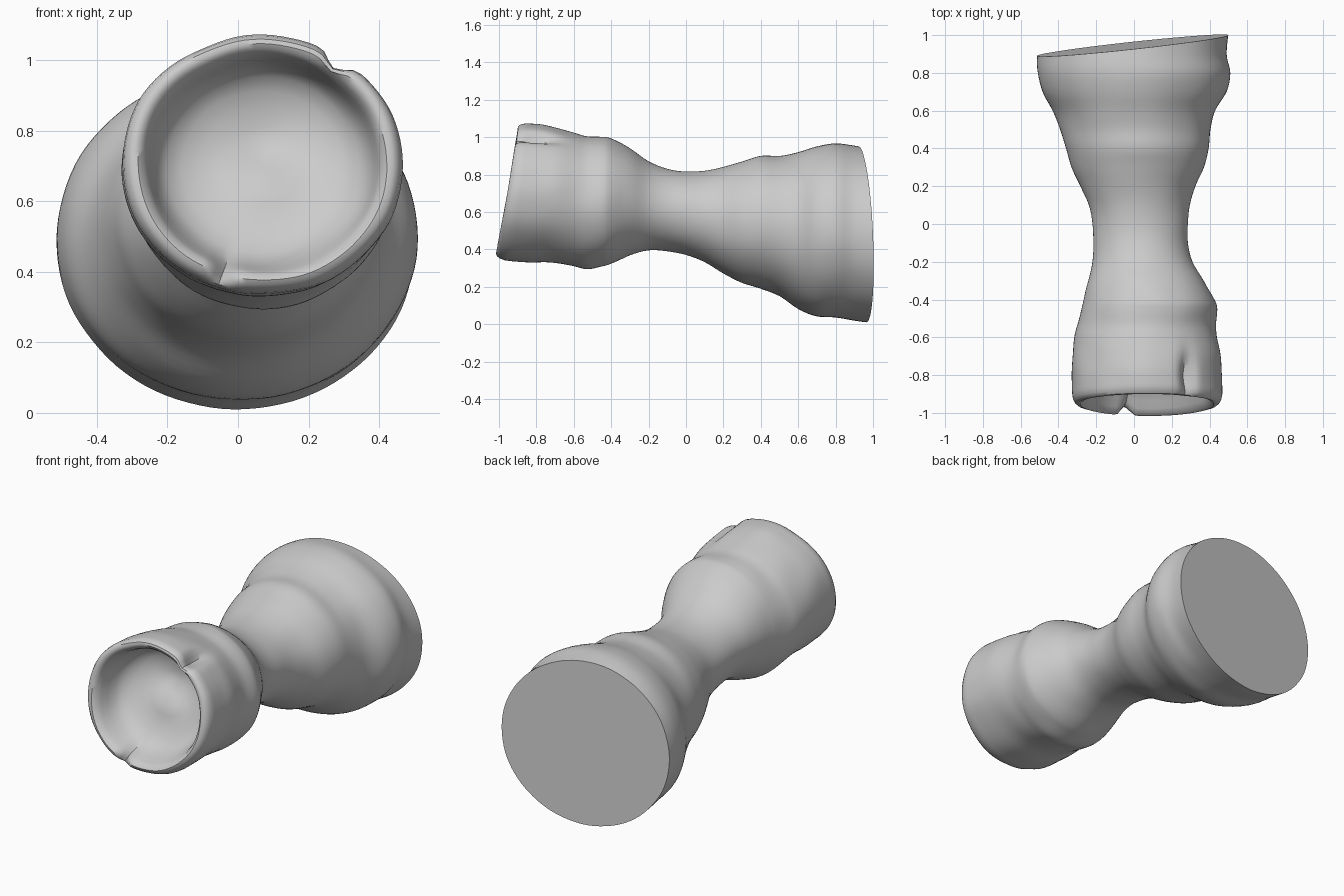
import bpy, bmesh, math
from mathutils import Vector, noise

if "Cube" in bpy.data.objects:
    bpy.data.objects.remove(bpy.data.objects["Cube"])

SEG = 96
# Cross-section extents along the body: y, x min, x max, z min, z max
KEYS = [
    (-0.90, -0.33, 0.47, 0.335, 1.07),
    (-0.80, -0.33, 0.465, 0.33, 1.065),
    (-0.70, -0.325, 0.46, 0.33, 1.045),
    (-0.60, -0.315, 0.44, 0.31, 1.02),
    (-0.53, -0.30, 0.435, 0.295, 1.005),
    (-0.45, -0.28, 0.44, 0.31, 1.005),
    (-0.40, -0.265, 0.425, 0.325, 0.995),
    (-0.30, -0.24, 0.37, 0.37, 0.94),
    (-0.20, -0.22, 0.31, 0.395, 0.87),
    (-0.10, -0.215, 0.285, 0.39, 0.83),
    (0.00, -0.22, 0.285, 0.37, 0.815),
    (0.10, -0.24, 0.295, 0.33, 0.82),
    (0.20, -0.285, 0.325, 0.27, 0.84),
    (0.30, -0.33, 0.37, 0.22, 0.87),
    (0.40, -0.36, 0.395, 0.19, 0.90),
    (0.50, -0.39, 0.405, 0.15, 0.90),
    (0.60, -0.43, 0.43, 0.08, 0.92),
    (0.70, -0.485, 0.49, 0.04, 0.95),
    (0.80, -0.51, 0.51, 0.035, 0.967),
    (0.90, -0.515, 0.49, 0.02, 0.955),
    (1.04, -0.515, 0.505, 0.0, 0.93),
]
# Rim and hollow: scale of the front section, y
BOWL = [(0.99, -0.925), (0.965, -0.945), (0.93, -0.955), (0.89, -0.955),
        (0.85, -0.94), (0.82, -0.905), (0.79, -0.86), (0.75, -0.81),
        (0.68, -0.77), (0.57, -0.745), (0.44, -0.725), (0.3, -0.715), (0.15, -0.71)]


def catmull(p0, p1, p2, p3, t):
    return [0.5 * (2 * b + (c - a) * t + (2 * a - 5 * b + 4 * c - d) * t * t
                   + (3 * b - a - 3 * c + d) * t ** 3)
            for a, b, c, d in zip(p0, p1, p2, p3)]


def bump(value, centre, width):
    return math.exp(-((value - centre) / width) ** 2)


def ring(bm, section, scale, inside):
    y, x0, x1, z0, z1 = section
    cx, cz, rx, rz = (x0 + x1) / 2, (z0 + z1) / 2, (x1 - x0) / 2, (z1 - z0) / 2
    tilt = min(max((-0.55 - y) / 0.35, 0), 1)
    if inside:
        tilt = 1
    verts = []
    for i in range(SEG):
        a = 2 * math.pi * i / SEG - math.pi
        # groove on the upper right of the mouth, fold at the lower left of the rim
        groove = 0.13 * bump(a, 0.98, 0.10) * bump(y, -0.84, 0.13) * (0 if inside and scale < 0.9 else 1)
        fold = bump(a, -1.9, 0.08) * (bump(scale, 0.87, 0.1) if inside else 0)
        r = scale * (1 - groove) + 0.03 * fold
        yy = y + tilt * 0.042 * math.sin(a) + 0.06 * fold
        if inside:
            yy += 0.05 * math.sin(a) * min(1, (1 - scale) * 4) * scale
        co = Vector((cx + rx * r * math.cos(a), yy, cz + rz * r * math.sin(a)))
        # slight hand-shaped unevenness
        n = 0.006 * noise.noise(co * 6) * (1 if y < -0.3 else 0.5)
        co += Vector((math.cos(a), 0, math.sin(a))) * n
        verts.append(bm.verts.new(co))
    return verts


bm = bmesh.new()

# Hollow mouth, from its centre out to the rim
rings = [ring(bm, (y,) + KEYS[0][1:], s, True) for s, y in reversed(BOWL)]
centre = bm.verts.new((0.07, -0.708, 0.70))
for i in range(SEG):
    bm.faces.new((centre, rings[0][i], rings[0][(i + 1) % SEG]))

# Waisted outer body
STEPS = 4
for k in range(len(KEYS) - 1):
    p = [KEYS[min(max(k + d, 0), len(KEYS) - 1)] for d in (-1, 0, 1, 2)]
    for s in range(STEPS):
        rings.append(ring(bm, catmull(*p, s / STEPS), 1, False))
rings.append(ring(bm, KEYS[-1], 1, False))

for a, b in zip(rings, rings[1:]):
    for i in range(SEG):
        j = (i + 1) % SEG
        bm.faces.new((a[i], a[j], b[j], b[i]))

# Flat slanted back end
bmesh.ops.bisect_plane(bm, geom=bm.verts[:] + bm.edges[:] + bm.faces[:],
                       plane_co=(0, 0.966, 0), plane_no=(-0.108, 1, 0.042), clear_outer=True)
bmesh.ops.holes_fill(bm, edges=[e for e in bm.edges if e.is_boundary], sides=0)
bmesh.ops.recalc_face_normals(bm, faces=bm.faces[:])

mesh = bpy.data.meshes.new("waisted_cup")
bm.to_mesh(mesh)
bm.free()
cup = bpy.data.objects.new("waisted_cup", mesh)
bpy.context.collection.objects.link(cup)
bpy.context.view_layer.objects.active = cup
cup.select_set(True)
bpy.ops.object.shade_smooth_by_angle(angle=math.radians(40))
